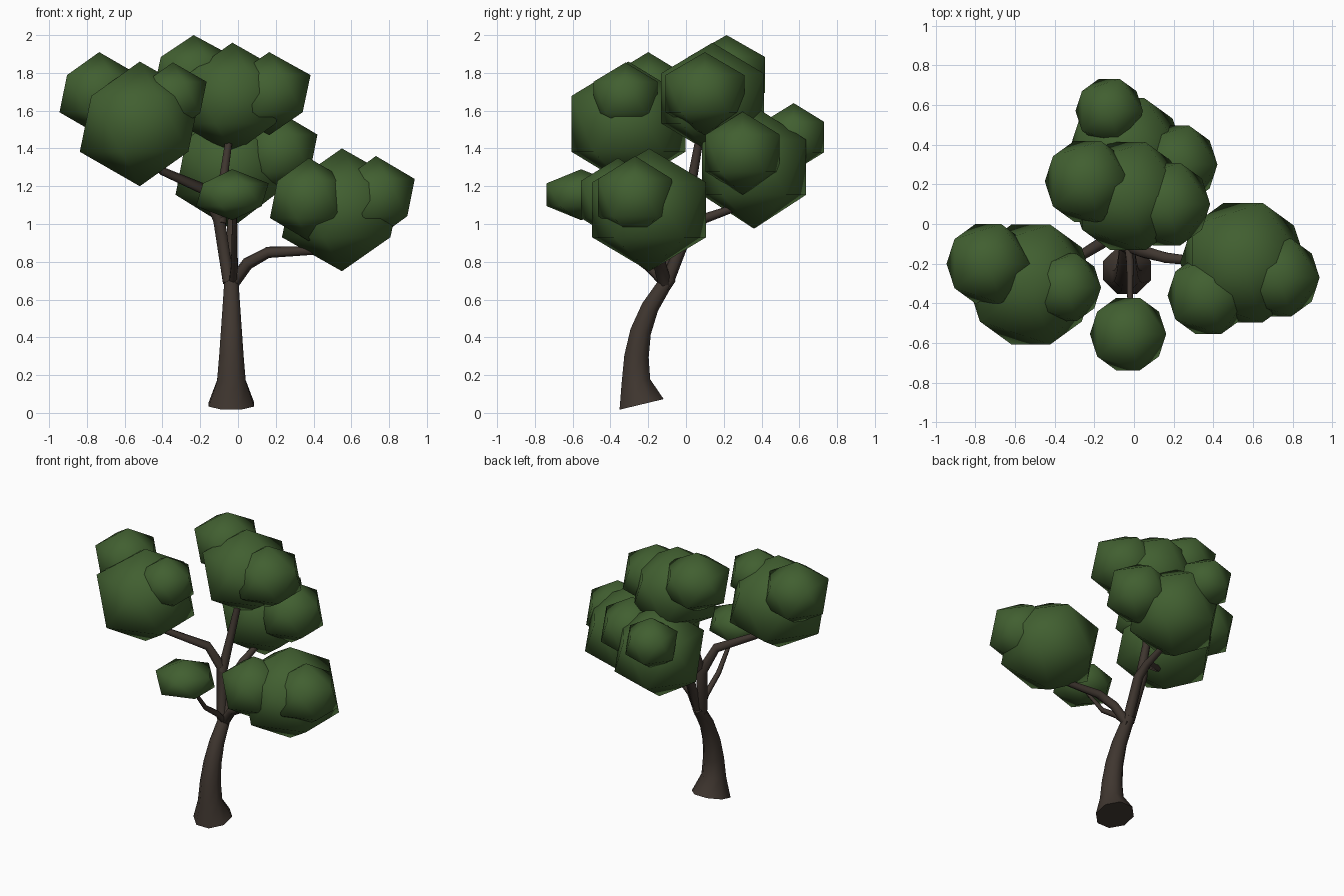
import bpy, bmesh, math
from mathutils import Vector

if "Cube" in bpy.data.objects:
    bpy.data.objects.remove(bpy.data.objects["Cube"])


def material(name, colour):
    m = bpy.data.materials.new(name)
    m.diffuse_color = (*colour, 1.0)
    m.use_nodes = True
    m.node_tree.nodes["Principled BSDF"].inputs["Base Color"].default_value = m.diffuse_color
    return m


BARK = material("dark_brown_bark", (0.050, 0.037, 0.029))
LEAF = material("leaf_green", (0.053, 0.115, 0.030))


def finish(bm, name, mat):
    bmesh.ops.recalc_face_normals(bm, faces=bm.faces)
    for f in bm.faces:
        f.smooth = len(f.verts) < 5      # tube ends stay flat
    mesh = bpy.data.meshes.new(name)
    bm.to_mesh(mesh)
    bm.free()
    mesh.materials.append(mat)
    obj = bpy.data.objects.new(name, mesh)
    bpy.context.collection.objects.link(obj)
    return obj


def limb(name, points, sides):
    """Tapered tube through (x, y, z, radius) points."""
    bm = bmesh.new()
    pos = [Vector(p[:3]) for p in points]
    rings = []
    for i, p in enumerate(points):
        d = (pos[min(i + 1, len(pos) - 1)] - pos[max(i - 1, 0)]).normalized()
        ref = Vector((1, 0, 0)) if abs(d.x) < 0.8 else Vector((0, 1, 0))
        u = (ref - d * ref.dot(d)).normalized()
        v = d.cross(u)
        ring = []
        for k in range(sides):
            a = 2 * math.pi * (k + 0.5) / sides
            ring.append(bm.verts.new(pos[i] + (u * math.cos(a) + v * math.sin(a)) * p[3]))
        rings.append(ring)
    for a, b in zip(rings, rings[1:]):
        # pick the offset that keeps the tube untwisted
        off = min(range(sides), key=lambda o: sum(
            (a[k].co - b[(k + o) % sides].co).length for k in range(sides)))
        for k in range(sides):
            n = (k + 1) % sides
            bm.faces.new((a[k], a[n], b[(n + off) % sides], b[(k + off) % sides]))
    bm.faces.new(rings[0])
    bm.faces.new(rings[-1])
    return finish(bm, name, BARK)


def foliage(name, x, y, z, r, rz):
    """Low-poly leaf clump."""
    bm = bmesh.new()
    bmesh.ops.create_icosphere(bm, subdivisions=1, radius=1.0)
    bmesh.ops.scale(bm, vec=(r, r, rz), verts=bm.verts)
    obj = finish(bm, name, LEAF)
    obj.location = (x, y, z)
    return obj


# Curved trunk with a flared, tilted base
limb("trunk", [(-.035, -.235, .045, .13), (-.035, -.265, .17, .082),
               (-.035, -.262, .30, .07), (-.035, -.24, .43, .06),
               (-.035, -.19, .56, .05), (-.035, -.12, .67, .042),
               (-.035, -.08, .72, .036)], 8)

# Branches
limb("right_branch", [(-.03, -.11, .68, .035), (.05, -.14, .79, .034),
                      (.16, -.17, .85, .030), (.42, -.20, .86, .022),
                      (.53, -.20, .95, .015)], 6)
limb("left_branch", [(-.05, -.11, .69, .034), (-.10, -.04, 1.02, .036),
                     (-.17, -.10, 1.18, .030), (-.40, -.24, 1.28, .022),
                     (-.50, -.30, 1.40, .015)], 6)
limb("top_branch", [(-.09, -.05, 1.00, .032), (-.08, .03, 1.22, .026),
                    (-.04, .08, 1.50, .020)], 6)
limb("back_branch", [(-.03, -.10, .69, .034), (-.03, .01, .97, .032),
                     (-.03, .10, 1.03, .026), (-.03, .30, 1.10, .018)], 6)
limb("front_branch", [(-.03, -.09, .66, .024), (-.02, -.20, .77, .020),
                      (-.02, -.34, .87, .017), (-.02, -.52, 1.10, .011)], 6)

# Leaf clumps: x, y, z, radius, half height
clusters = {
    "left_foliage": [(-.52, -.305, 1.53, .355, .33), (-.735, -.20, 1.69, .235, .22),
                     (-.345, -.32, 1.67, .20, .185)],
    "top_foliage": [(-.03, .14, 1.665, .32, .295), (-.235, .215, 1.79, .24, .21),
                    (.165, .10, 1.69, .245, .22)],
    "back_foliage": [(-.04, .36, 1.30, .325, .325), (-.125, .57, 1.46, .19, .18),
                     (.215, .30, 1.375, .23, .22)],
    "right_foliage": [(.55, -.195, 1.075, .355, .325), (.73, -.27, 1.14, .23, .22),
                      (.375, -.36, 1.13, .23, .22)],
    "front_foliage": [(-.03, -.555, 1.155, .215, .135)],
}
for name, clumps in clusters.items():
    for i, c in enumerate(clumps):
        foliage(f"{name}_{i + 1}", *c)
